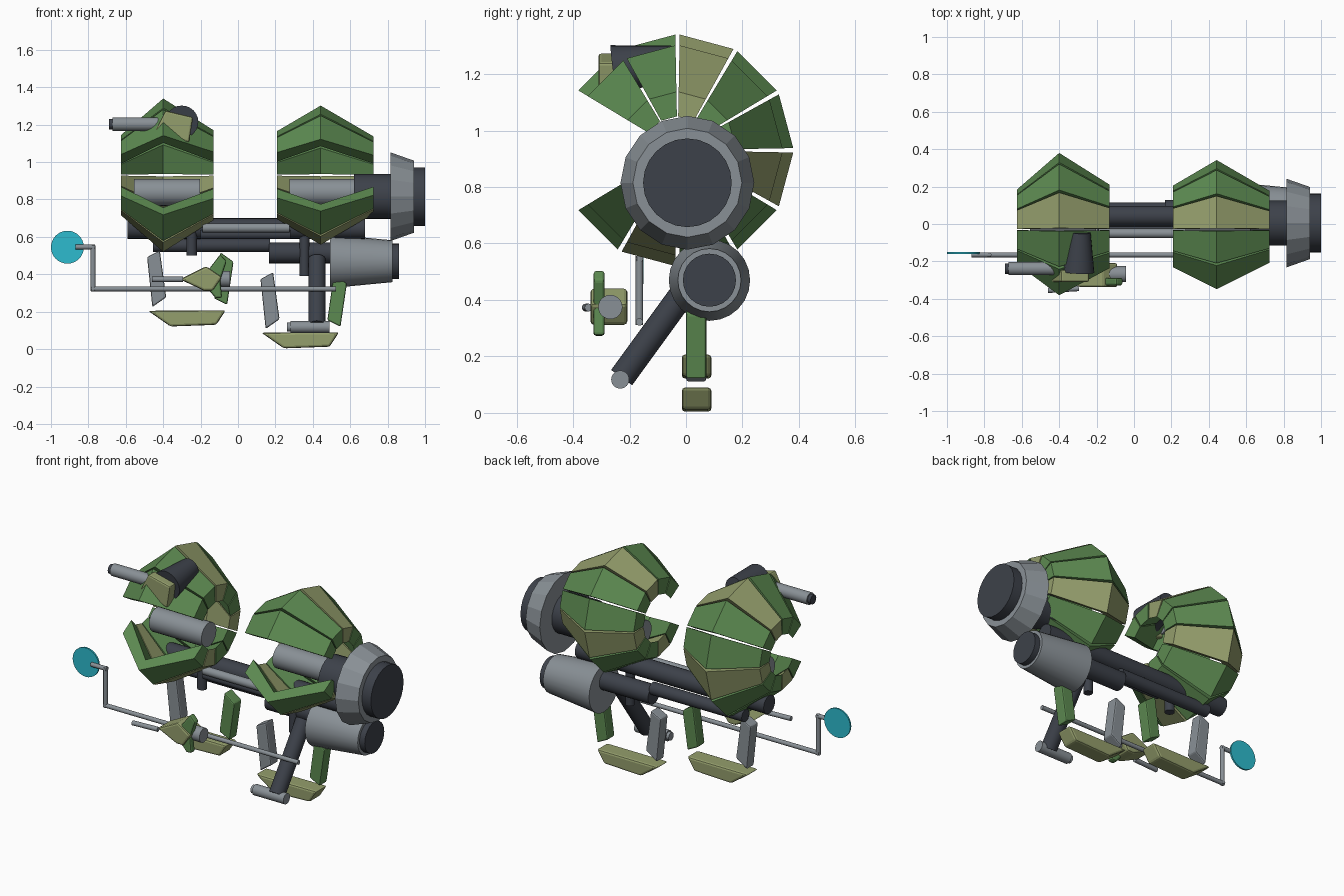
import bpy, bmesh, math
from mathutils import Vector

if "Cube" in bpy.data.objects:
    bpy.data.objects.remove(bpy.data.objects["Cube"])


def material(name, rgb):
    m = bpy.data.materials.new(name)
    m.diffuse_color = (*rgb, 1)
    m.use_nodes = True
    m.node_tree.nodes["Principled BSDF"].inputs["Base Color"].default_value = m.diffuse_color
    return m


GREEN = material("leaf green", (0.108, 0.254, 0.082))
OLIVE = material("pale olive", (0.296, 0.342, 0.150))
GRAY = material("steel gray", (0.250, 0.280, 0.305))
DARK = material("dark slate", (0.046, 0.053, 0.068))
CYAN = material("cyan", (0.027, 0.500, 0.620))


def finish(name, bm, mats, smooth=False):
    bmesh.ops.recalc_face_normals(bm, faces=bm.faces)
    me = bpy.data.meshes.new(name)
    bm.to_mesh(me)
    bm.free()
    for m in mats:
        me.materials.append(m)
    ob = bpy.data.objects.new(name, me)
    bpy.context.collection.objects.link(ob)
    if smooth:
        for p in me.polygons:
            p.use_smooth = True
        me.set_sharp_from_angle(angle=math.radians(35))
    return ob


def tube(name, a, b, r1, mat, r2=None, sides=24, smooth=True):
    """Cylinder or frustum running from point a to point b."""
    a, b = Vector(a), Vector(b)
    d = b - a
    bm = bmesh.new()
    bmesh.ops.create_cone(bm, cap_ends=True, segments=sides, radius1=r1,
                          radius2=r1 if r2 is None else r2, depth=d.length)
    rot = d.to_track_quat('Z', 'Y').to_matrix()
    for v in bm.verts:
        v.co = rot @ v.co + (a + b) / 2
    return finish(name, bm, [mat], smooth)


def slab(name, outline, y0, y1, mat, bevel=0.01, shift=(0, 0)):
    """Outline in x and z, extruded along y, with softened edges."""
    bm = bmesh.new()
    rows = [[bm.verts.new((x + shift[0], y, z + shift[1])) for x, z in outline]
            for y in (y0, y1)]
    n = len(outline)
    bm.faces.new(rows[0])
    bm.faces.new(rows[1][::-1])
    for i in range(n):
        j = (i + 1) % n
        bm.faces.new((rows[0][i], rows[0][j], rows[1][j], rows[1][i]))
    ob = finish(name, bm, [mat])
    if bevel:
        mod = ob.modifiers.new("soft edges", 'BEVEL')
        mod.width = bevel
        mod.segments = 2
    return ob


def armor_ring(name, profile):
    """Ten ridged plates around the x axis, open at the front."""
    cy, cz, gap = -0.03, 0.93, math.radians(1.1)
    olive_plates = (1, 4, 7)
    bm = bmesh.new()
    for k in range(10):
        a0 = math.radians(-150 + 30 * k) + gap
        a1 = math.radians(-120 + 30 * k) - gap
        ends = [[bm.verts.new((x, cy + r * math.cos(a), cz + r * math.sin(a)))
                 for x, r in profile] for a in (a0, a1)]
        n = len(profile)
        faces = [bm.faces.new((ends[0][i], ends[0][(i + 1) % n],
                               ends[1][(i + 1) % n], ends[1][i])) for i in range(n)]
        for e in ends:
            # chevron end, split along the ridge
            faces.append(bm.faces.new((e[0], e[1], e[4], e[5])))
            faces.append(bm.faces.new((e[1], e[2], e[3], e[4])))
        for f in faces:
            f.material_index = 1 if k in olive_plates else 0
    return finish(name, bm, [GREEN, OLIVE])


# Armor rings: outer side, ridge, side, then the inner surface back
armor_ring("left_armor_ring", [(-0.625, 0.215), (-0.40, 0.41), (-0.13, 0.24),
                               (-0.13, 0.14), (-0.40, 0.335), (-0.625, 0.12)])
armor_ring("right_armor_ring", [(0.208, 0.235), (0.442, 0.372), (0.725, 0.207),
                                (0.725, 0.12), (0.442, 0.30), (0.208, 0.14)])

# Cores inside the rings
for side, x in (("left", -0.555), ("right", 0.275)):
    tube(side + "_core", (x, 0.01, 0.838), (x + 0.352, 0.01, 0.838), 0.072, GRAY)

# Large nozzle
AX = (0.005, 0.815)
tube("large_nozzle_neck", (0.62, *AX), (0.82, *AX), 0.12, DARK)
tube("large_nozzle_shell", (0.815, *AX), (0.94, *AX), 0.237, GRAY, 0.193, 16, False)
tube("large_nozzle_cap", (0.93, *AX), (1.0, *AX), 0.157, DARK)

# Small nozzle
AX = (0.083, 0.47)
tube("small_nozzle_shell", (0.493, *AX), (0.825, *AX), 0.144, GRAY, 0.112)
tube("small_nozzle_cap", (0.82, *AX), (0.86, *AX), 0.094, DARK)

# Horizontal beams
tube("upper_beam", (-0.59, 0.042, 0.645), (0.68, 0.042, 0.645), 0.055, DARK)
tube("lower_beam", (-0.455, 0.078, 0.555), (0.17, 0.078, 0.555), 0.037, DARK)
tube("lower_beam_sleeve", (0.165, 0.073, 0.515), (0.495, 0.073, 0.515), 0.056, DARK)
tube("front_pipe", (-0.19, -0.05, 0.648), (0.275, -0.05, 0.648), 0.025, GRAY)
tube("front_pipe_rail", (-0.20, -0.035, 0.612), (0.28, -0.035, 0.612), 0.024, DARK)

# Posts, slanted leg and foot bar
tube("left_post", (-0.248, 0.01, 0.50), (-0.248, 0.01, 0.64), 0.028, DARK)
tube("right_post", (0.355, 0.03, 0.39), (0.355, 0.03, 0.64), 0.026, DARK)
tube("slanted_leg", (0.422, -0.228, 0.125), (0.422, 0.03, 0.48), 0.046, DARK)
tube("foot_bar", (0.28, -0.233, 0.118), (0.49, -0.233, 0.118), 0.032, GRAY)
tube("foot_bar_tip", (0.263, -0.233, 0.118), (0.285, -0.233, 0.118), 0.024, GRAY)

# Stirrups: foot plate plus a gray and a green upright, repeated higher on the left
for side, shift in (("right", (0, 0)), ("left", (-0.606, 0.117))):
    slab(side + "_foot_plate", [(0.125, 0.088), (0.54, 0.09), (0.49, 0.013),
                                (0.245, 0.004)], -0.015, 0.09, OLIVE, 0.012, shift)
    slab(side + "_gray_upright", [(0.12, 0.375), (0.188, 0.41), (0.222, 0.16),
                                  (0.148, 0.108)], 0.0, 0.072, GRAY, 0.008, shift)
    slab(side + "_green_upright", [(0.512, 0.40), (0.582, 0.35), (0.548, 0.12),
                                   (0.478, 0.155)], 0.0, 0.072, GREEN, 0.008, shift)

# Cranked rod with a round mirror
RY = -0.165
tube("long_rod", (-0.785, RY, 0.322), (0.525, RY, 0.322), 0.013, GRAY, sides=12)
tube("rod_riser", (-0.775, RY, 0.312), (-0.775, RY, 0.555), 0.013, GRAY, sides=12)
tube("rod_arm", (-0.87, RY, 0.546), (-0.765, RY, 0.546), 0.013, GRAY, sides=12)
tube("round_mirror", (-0.912, -0.160, 0.545), (-0.912, -0.150, 0.545), 0.088, CYAN, sides=32)

# Lower pod on the rod
slab("lower_pod_body", [(-0.31, 0.373), (-0.17, 0.443), (-0.085, 0.385),
                        (-0.135, 0.312), (-0.18, 0.312)], -0.338, -0.208, OLIVE, 0.012)
slab("lower_pod_fin", [(-0.20, 0.37), (-0.095, 0.507), (-0.06, 0.47), (-0.095, 0.37),
                       (-0.085, 0.275), (-0.12, 0.272)], -0.328, -0.288, GREEN, 0.01)
tube("lower_pod_barrel", (-0.46, -0.355, 0.373), (-0.295, -0.345, 0.373), 0.014, GRAY, sides=12)
tube("lower_pod_motor", (-0.15, -0.268, 0.375), (-0.042, -0.268, 0.375), 0.043, GRAY)

# Upper pod on the left ring
slab("upper_pod_plate", [(-0.388, 1.275), (-0.24, 1.24), (-0.262, 1.105),
                         (-0.447, 1.16)], -0.31, -0.245, OLIVE, 0.01)
tube("upper_pod_mount", (-0.30, -0.255, 1.215), (-0.29, -0.045, 1.243), 0.088, DARK, 0.058)
tube("upper_pod_barrel", (-0.67, -0.238, 1.203), (-0.40, -0.238, 1.203), 0.036, GRAY)
tube("upper_pod_tip", (-0.69, -0.238, 1.203), (-0.665, -0.238, 1.203), 0.028, DARK)
